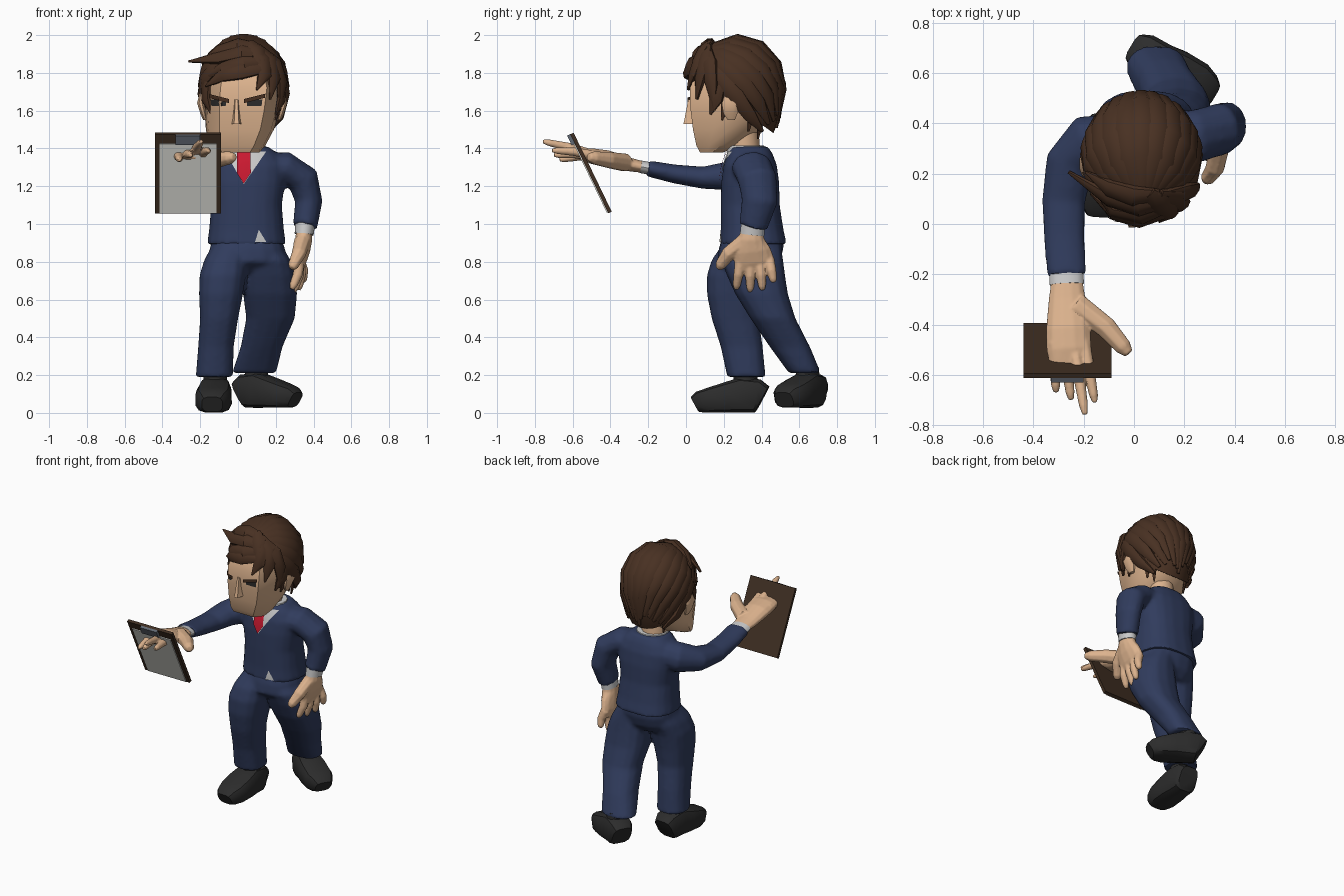
import bpy, bmesh, math, random
from mathutils import Vector as V, Matrix
from mathutils.bvhtree import BVHTree

if "Cube" in bpy.data.objects:
    bpy.data.objects.remove(bpy.data.objects["Cube"])
random.seed(4)


def mat(name, c):
    m = bpy.data.materials.new(name)
    m.diffuse_color = (*c, 1)
    m.use_nodes = True
    m.node_tree.nodes["Principled BSDF"].inputs["Base Color"].default_value = m.diffuse_color
    return m


SKIN, NAVY = mat("skin", (.72, .45, .27)), mat("navy_cloth", (.03, .045, .11))
HAIR, WHITE = mat("brown_hair", (.065, .03, .016)), mat("shirt_cloth", (.58, .58, .55))
RED, BLACK = mat("red_silk", (.6, .01, .03)), mat("black_leather", (.025, .025, .025))
BOARD, PAPER = mat("brown_board", (.05, .028, .016)), mat("paper", (.75, .75, .7))
STEEL = mat("steel", (.12, .14, .17))


def finish(name, bm, m):
    me = bpy.data.meshes.new(name)
    bm.to_mesh(me)
    bm.free()
    me.materials.append(m)
    o = bpy.data.objects.new(name, me)
    bpy.context.collection.objects.link(o)
    return o


def tube(name, pts, m, side=(1, 0, 0), n=14, power=1.0, flat=False, hub=None, profile=None):
    """Loft rings (x, y, z, radius along side, radius across side)."""
    if not profile:
        f = lambda a: math.copysign(abs(a) ** power, a)
        ang = [2 * math.pi * (i + .5) / n for i in range(n)]
        profile = [(f(math.cos(a)), f(math.sin(a))) for a in ang]
    bm, rings = bmesh.new(), []
    c = [V(p[:3]) for p in pts]
    for i, p in enumerate(pts):
        t = V((0, 0, 1)) if flat else (c[min(i + 1, len(c) - 1)] - c[max(i - 1, 0)]).normalized()
        s = t.cross(c[i] - hub) if hub else V(side)
        u = (s - t * s.dot(t)).normalized()
        w = t.cross(u)
        rings.append([bm.verts.new(c[i] + u * p[3] * a + w * p[4] * b) for a, b in profile])
    k = len(profile)
    for r, q in zip(rings, rings[1:]):
        for j in range(k):
            bm.faces.new((r[j], r[(j + 1) % k], q[(j + 1) % k], q[j]))
    bm.faces.new(rings[0])
    bm.faces.new(rings[-1])
    bmesh.ops.recalc_face_normals(bm, faces=bm.faces)
    return finish(name, bm, m)


def fuse(parts, voxel=.013, smooth=5):
    """Join overlapping lofts into one soft surface."""
    bpy.ops.object.select_all(action='DESELECT')
    for o in parts:
        o.select_set(True)
    bpy.context.view_layer.objects.active = parts[0]
    bpy.ops.object.join()
    r = parts[0].modifiers.new("fuse", 'REMESH')
    r.mode, r.voxel_size = 'VOXEL', voxel
    s = parts[0].modifiers.new("soften", 'SMOOTH')
    s.iterations = smooth
    for nm in ("fuse", "soften"):
        bpy.ops.object.modifier_apply(modifier=nm)
    return parts[0]


def decal(name, pts, m, target, off):
    """Flat (x, z) outline laid on the front of a target surface."""
    me = target.data
    tree = BVHTree.FromPolygons([v.co for v in me.vertices], [p.vertices[:] for p in me.polygons])
    bm = bmesh.new()
    bm.faces.new([bm.verts.new((x, -1, z)) for x, z in pts])
    bmesh.ops.triangulate(bm, faces=bm.faces[:])
    bmesh.ops.subdivide_edges(bm, edges=bm.edges[:], cuts=3, use_grid_fill=True)
    for v in bm.verts:
        hit = tree.ray_cast(v.co, V((0, 1, 0)))[0]
        v.co.y = (hit.y if hit else .2) - off
    bmesh.ops.recalc_face_normals(bm, faces=bm.faces)
    if sum(f.normal.y for f in bm.faces) > 0:
        bmesh.ops.reverse_faces(bm, faces=bm.faces)
    return finish(name, bm, m)


# Trousers
fuse([tube("trousers", [(.05, .34, .75, .17, .11), (.05, .33, .8, .2, .165), (.05, .345, .87, .2, .172),
                        (.045, .355, .94, .18, .16)], NAVY, flat=True, power=.8, n=18),
      tube("leg_right", [(-.125, .32, .19, .1, .102), (-.117, .295, .35, .095, .112), (-.1, .26, .5, .102, .125),
                         (-.09, .255, .63, .118, .145), (-.08, .265, .73, .125, .155), (-.065, .295, .81, .115, .16),
                         (-.02, .35, .92, .1, .14)], NAVY, flat=True, power=.8),
      tube("leg_left", [(.085, .63, .21, .118, .085), (.125, .55, .35, .112, .107), (.172, .46, .5, .13, .12),
                        (.17, .4, .63, .145, .14), (.165, .37, .73, .142, .155), (.155, .35, .81, .125, .165),
                        (.11, .36, .92, .1, .14)], NAVY, flat=True, power=.8)])

# Shoes: vertical rings from heel to toe
for side, heel, d, z0, k in (("right", (-.115, .405), V((-.06, -1, 0)), 0, .93),
                             ("left", (.02, .69), V((.83, -.5, 0)), .025, .86)):
    d.normalize()
    rows = [(0, .065, .15), (.03, .082, .18), (.12, .085, .19), (.2, .095, .165), (.3, .095, .135), (.36, .075, .115),
            (.385, .055, .09)]
    tube("shoe_" + side, [(heel[0] + d.x * s * k, heel[1] + d.y * s * k, z0 + h / 2, w, h / 2) for s, w, h in rows],
         BLACK, side=(-d.y, d.x, 0), power=.6, n=12)
    a = V((*heel, 0)) + d * .09
    tube("ankle_" + side, [(a.x, a.y, .1, .07, .07), (a.x, a.y, .24, .06, .06)], BLACK, flat=True)

# Jacket body with both sleeves
jacket = fuse([
    tube("jacket", [(.045, .357, .892, .21, .178), (.045, .35, .97, .199, .167), (.045, .34, 1.1, .188, .157),
                    (.045, .34, 1.22, .205, .154), (.045, .34, 1.31, .21, .142), (.045, .34, 1.37, .17, .12),
                    (.04, .335, 1.41, .12, .1)], NAVY, flat=True, n=20, power=.8),
    tube("sleeve_left", [(.13, .34, 1.3, .1, .08), (.25, .35, 1.3, .108, .085), (.345, .378, 1.235, .105, .088),
                         (.375, .39, 1.12, .097, .074), (.355, .355, .985, .077, .066)], NAVY, side=(0, 1, 0), n=12),
    tube("sleeve_right", [(-.05, .35, 1.29, .09, .09), (-.18, .335, 1.28, .1, .105), (-.255, .24, 1.255, .08, .1),
                          (-.28, .09, 1.245, .06, .088), (-.277, -.06, 1.265, .051, .083),
                          (-.268, -.205, 1.295, .043, .08)], NAVY, side=(0, 0, 1), n=12)])

# Shirt and tie
tube("shirt_collar", [(.04, .325, 1.36, .13, .11), (.04, .315, 1.415, .105, .1)], WHITE, flat=True, n=16)
tube("neck", [(.03, .31, 1.36, .085, .085), (.03, .29, 1.55, .085, .09)], SKIN, flat=True)
decal("shirt_front", [(-.07, 1.385), (.15, 1.385), (.03, 1.21)], WHITE, jacket, .006)
decal("shirt_tail", [(.09, .905), (.15, .905), (.11, .97)], WHITE, jacket, .005)
decal("tie", [(-.005, 1.385), (.065, 1.385), (.05, 1.335), (.068, 1.27), (.03, 1.213), (-.006, 1.27), (.012, 1.335)],
      RED, jacket, .014)


# Fingers and thumbs: root, tip, radius
def finger(name, a, b, r, bend):
    a, b = V(a), V(b)
    m = (a + b) / 2 + V(bend)
    return tube(name, [(*a, r, r), (*m, r * .9, r * .9), (*m.lerp(b, .75), r * .7, r * .7), (*b, r * .4, r * .4)],
                SKIN, side=(0, .3, 1) if abs((b - a).y) < .1 else (0, 0, 1), n=8)


# Lowered hand
tube("cuff_left", [(.357, .358, 1.02, .065, .055), (.35, .35, .945, .066, .05)], WHITE, side=(0, 1, 0))
left = [tube("hand_left", [(.35, .35, .97, .058, .04), (.348, .345, .92, .072, .047), (.338, .35, .86, .1, .045),
                           (.325, .362, .8, .11, .037), (.318, .365, .755, .1, .022)], SKIN, side=(0, 1, 0), n=12)]
for i, tip in enumerate([(.285, .265, .655), (.295, .34, .64), (.32, .405, .65), (.345, .465, .69)]):
    left.append(finger(f"finger_left_{i + 1}", (.325, .29 + i * .05, .81), tip, .03, (.012, 0, 0)))
left.append(finger("thumb_left", (.34, .31, .91), (.285, .17, .765), .044, (.01, -.015, .005)))
fuse(left, .006, 4)

# Raised hand
tube("cuff_right", [(-.27, -.17, 1.29, .034, .068), (-.267, -.24, 1.303, .034, .068)], WHITE, side=(0, 0, 1))
right = [tube("hand_right", [(-.267, -.21, 1.298, .03, .062), (-.266, -.3, 1.315, .037, .075),
                             (-.262, -.42, 1.345, .047, .09), (-.258, -.5, 1.36, .042, .092),
                             (-.255, -.56, 1.37, .025, .08)], SKIN, side=(0, 0, 1), n=12)]
for i, tip in enumerate([(-.155, -.71, 1.39), (-.195, -.758, 1.437), (-.25, -.7, 1.365), (-.31, -.67, 1.34)]):
    right.append(finger(f"finger_right_{i + 1}", (-.2 - i * .04, -.47, 1.36), tip, .027, (0, 0, .008)))
right.append(finger("thumb_right", (-.23, -.32, 1.325), (-.02, -.515, 1.355), .05, (.015, .005, 0)))
fuse(right, .006, 4)

# Clipboard
tilt = Matrix.Translation((-.265, -.503, 1.27)) @ Matrix.Rotation(.45, 4, 'X')
for nm, loc, size, m in (("clipboard_back", (0, 0, 0), (.35, .02, .465), BOARD),
                         ("clipboard_paper", (0, -.012, -.025), (.3, .008, .405), PAPER),
                         ("clipboard_clip", (0, -.018, .205), (.13, .02, .055), STEEL)):
    bm = bmesh.new()
    bmesh.ops.create_cube(bm, size=1, matrix=tilt @ Matrix.Translation(loc) @ Matrix.Diagonal((*size, 1)))
    finish(nm, bm, m)

# Head with a flat-fronted section
half = [(.6, -1), (.92, -.4), (1, .1), (.8, .65), (.35, 1)]
head = tube("head", [(-.012, .135, 1.378, .125, .06), (-.005, .17, 1.415, .15, .115), (.01, .215, 1.5, .18, .178),
                     (.02, .25, 1.6, .197, .225), (.03, .26, 1.72, .205, .24), (.03, .27, 1.83, .17, .2),
                     (.03, .28, 1.9, .1, .12)], SKIN, flat=True, profile=half + [(-x, y) for x, y in reversed(half)])
for s, nm in ((-1, "right"), (1, "left")):
    x = .022 + s * .205
    tube("ear_" + nm, [(x - s * .01, .24, 1.55, .012, .02), (x, .235, 1.585, .018, .04),
                       (x + s * .015, .24, 1.64, .02, .055), (x + s * .01, .24, 1.69, .012, .03)], SKIN, flat=True, n=8)
    e = -.008 + s * .095
    decal("eye_" + nm, [(e - .038, 1.625), (e + .038, 1.625), (e + .042, 1.66), (e - .042, 1.66)], BLACK, head, .004)
    decal("eyebrow_" + nm, [(e - s * .055, 1.64), (e + s * .055, 1.668), (e + s * .058, 1.69), (e - s * .055, 1.662)],
          HAIR, head, .014)
tube("nose", [(-.008, .02, 1.53, .03, .034), (-.008, .025, 1.55, .026, .034), (-.008, .032, 1.66, .015, .02)],
     SKIN, flat=True, profile=[(-.45, -1), (.45, -1), (1, .9), (-1, .9)])

# Hair mass
C = V((.03, .275, 1.72))


def on_skull(d, k=1.0):
    d = d.normalized() * k
    return C + V((d.x * .215, d.y * .235, d.z * (.255 if d.z > 0 else .4)))


bm = bmesh.new()
bmesh.ops.create_uvsphere(bm, u_segments=24, v_segments=16, radius=1)
for v in bm.verts:
    v.co = on_skull(v.co)
cut = bmesh.ops.bisect_plane(bm, geom=bm.verts[:] + bm.edges[:] + bm.faces[:], plane_co=(0, .02, 1.8),
                             plane_no=(0, -.72, -1), clear_outer=True)
bmesh.ops.holes_fill(bm, edges=[g for g in cut["geom_cut"] if isinstance(g, bmesh.types.BMEdge)])
finish("hair_mass", bm, HAIR)


def lock(name, path, w, th=.022):
    prof = [.75, 1, 1, .9, .7, .2] if len(path) == 6 else [.6, 1, .85, .1]
    tube(name, [(*p, w * k, th * max(k, .3)) for p, k in zip(path, prof)], HAIR, hub=C, n=8, power=.9)


# Combed-back locks running from the forehead to the nape
pole = V((0, -.75, .66)).normalized()
up = V((0, .66, .75)).normalized()
for i in range(13):
    az = math.radians(-96 + i * 16)
    out = up * math.cos(az) + V((1, 0, 0)) * math.sin(az)
    end = 166 - 22 * abs(i - 6) / 6 + random.uniform(-5, 5)
    th = [math.radians(18 + (end - 18) * k / 5) for k in range(6)]
    lock(f"back_lock_{i + 1}", [on_skull(pole * math.cos(t) + out * math.sin(t), 1.01) for t in th], .052, .031)


# Fringe and temple locks given as front (x, z) paths
def front(x, z, k):
    dx, dz = (x - C.x) / .24, (z - C.z) / .29
    return V((x, C.y - .26 * k * math.sqrt(max(.06, 1 - dx * dx - dz * dz)), z))


fringe = [(.12, 1.9, .02, 1.91, -.1, 1.88, -.26, 1.86), (.13, 1.86, .03, 1.85, -.08, 1.82, -.2, 1.77),
          (.12, 1.82, .02, 1.81, -.08, 1.79, -.17, 1.73), (.1, 1.94, .0, 1.95, -.1, 1.92, -.19, 1.86),
          (.09, 1.93, .13, 1.87, .14, 1.79, .1, 1.71), (.1, 1.94, .17, 1.87, .19, 1.77, .17, 1.66),
          (.11, 1.93, .2, 1.85, .235, 1.75, .22, 1.6), (.06, 1.96, .1, 1.92, .12, 1.86, .13, 1.77)]
for i, f in enumerate(fringe):
    lock(f"fringe_lock_{i + 1}", [front(f[j], f[j + 1], 1.06) for j in (0, 2, 4, 6)], .046, .026)
for s, nm in ((-1, "right"), (1, "left")):
    for j, (y, z) in enumerate([(.13, 1.58), (.19, 1.55), (.33, 1.49), (.38, 1.45)]):
        k = (.2, .2, .165, .15)[j]
        lock(f"side_lock_{nm}_{j + 1}", [V((C.x + s * k * .75, y + .06, 1.86)), V((C.x + s * k * .98, y + .05, 1.78)),
                                         V((C.x + s * k, y + .03, 1.66)), V((C.x + s * (k - .03), y, z))], .045)

# Smooth surfaces, sharp creases
for o in bpy.context.collection.objects:
    o.select_set(True)
    bpy.context.view_layer.objects.active = o
bpy.ops.object.shade_smooth_by_angle(angle=math.radians(35))
